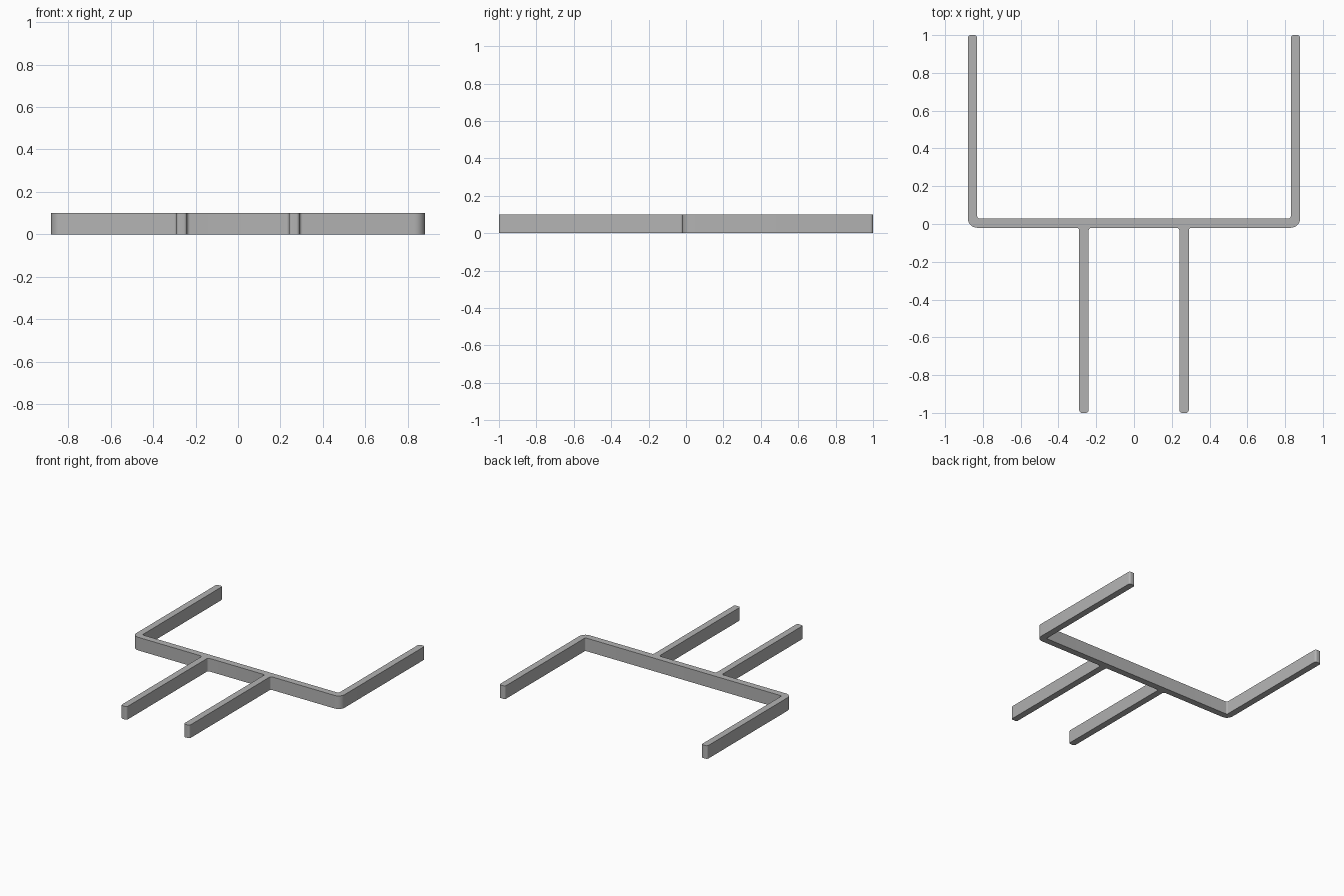
import bpy, bmesh, math
from mathutils import Vector

cube = bpy.data.objects.get("Cube")
if cube:
    bpy.data.objects.remove(cube, do_unlink=True)

HEIGHT = 0.1
FRONT, BACK = -0.02, 0.03      # crossbar faces
ARM_IN, ARM_OUT = 0.83, 0.88   # rear arm faces
LEG_IN, LEG_OUT = 0.24, 0.29   # front prong faces
TIP = 0.015                    # rounding of tips and prong roots

grey = bpy.data.materials.new("Mid grey")
grey.use_nodes = True
grey.diffuse_color = (0.45, 0.45, 0.45, 1)
grey.node_tree.nodes["Principled BSDF"].inputs["Base Color"].default_value = grey.diffuse_color

# Left half of the outline: x, y, corner radius
half = [
    (LEG_IN, FRONT, TIP), (LEG_IN, -1, TIP), (LEG_OUT, -1, TIP), (LEG_OUT, FRONT, TIP),
    (ARM_OUT, FRONT, 0.05), (ARM_OUT, 1, TIP), (ARM_IN, 1, TIP), (ARM_IN, BACK, 0.01),
]
outline = half + [(-x, y, r) for x, y, r in reversed(half)]


def rounded(corners, steps=6):
    """Replace each right-angled corner by an arc."""
    points = []
    for i, (x, y, r) in enumerate(corners):
        p = Vector((x, y, 0))
        before = (Vector((*corners[i - 1][:2], 0)) - p).normalized()
        after = (Vector((*corners[(i + 1) % len(corners)][:2], 0)) - p).normalized()
        centre = p + r * (before + after)
        for k in range(steps + 1):
            t = math.pi / 2 * k / steps
            points.append(centre - r * (after * math.cos(t) + before * math.sin(t)))
    return points


# Forked frame: crossbar, two rear arms and two front prongs as one extrusion
bm = bmesh.new()
base = bm.faces.new([bm.verts.new(p) for p in rounded(outline)])
top = bmesh.ops.extrude_face_region(bm, geom=[base], use_keep_orig=True)
bmesh.ops.translate(bm, vec=(0, 0, HEIGHT),
                    verts=[g for g in top["geom"] if isinstance(g, bmesh.types.BMVert)])
bmesh.ops.recalc_face_normals(bm, faces=bm.faces)
mesh = bpy.data.meshes.new("forked_frame")
bm.to_mesh(mesh)
bm.free()
mesh.materials.append(grey)
frame = bpy.data.objects.new("forked_frame", mesh)
bpy.context.collection.objects.link(frame)

# Smooth rounded corners, crisp top and bottom edges
bpy.ops.object.select_all(action='DESELECT')
frame.select_set(True)
bpy.context.view_layer.objects.active = frame
bpy.ops.object.shade_smooth_by_angle(angle=math.radians(30))
